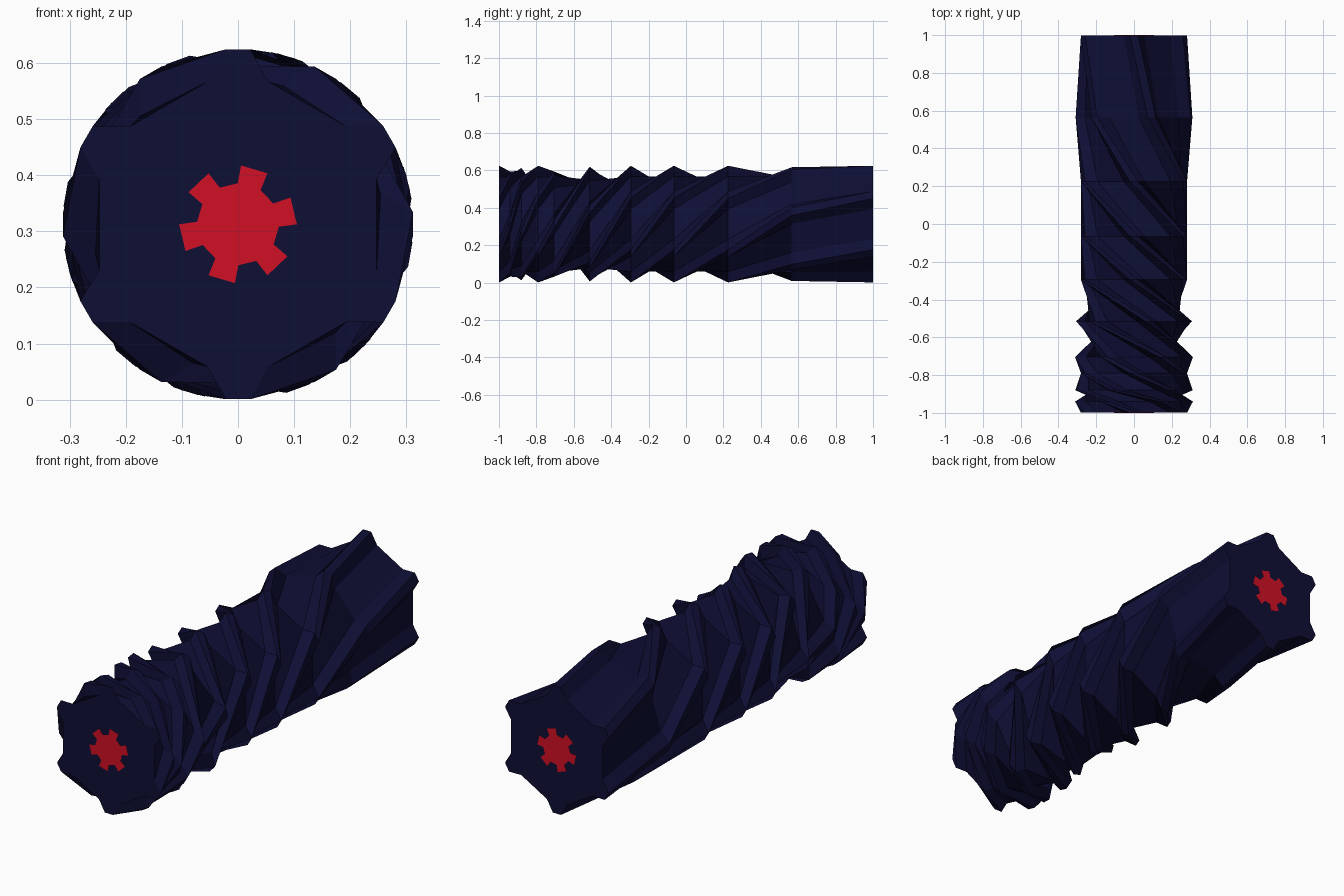
import bpy, bmesh
from math import sin, cos, radians

cube = bpy.data.objects.get("Cube")
if cube:
    bpy.data.objects.remove(cube)

AXIS_Z = 0.3125


def make_material(name, colour):
    mat = bpy.data.materials.new(name)
    mat.use_nodes = True
    mat.diffuse_color = colour
    mat.node_tree.nodes["Principled BSDF"].inputs["Base Color"].default_value = colour
    return mat


navy = make_material("dark navy", (0.0045, 0.0045, 0.036, 1))
red = make_material("bright red", (0.64, 0.005, 0.018, 1))


def gear_section(tip_r, root_r, tip_half, root_half, teeth=6):
    """Polar outline of a toothed section with one tooth pointing up."""
    outline = []
    for i in range(teeth):
        mid = 90 + i * 360 / teeth
        outline += [(root_r, mid - root_half), (tip_r, mid - tip_half),
                    (tip_r, mid + tip_half), (root_r, mid + root_half)]
    return outline


def loft(name, outline, stations, material):
    """Sweep the section along y; each station is (y, clockwise turn)."""
    bm = bmesh.new()
    rings = []
    for y, turn in stations:
        rings.append([bm.verts.new((r * cos(radians(a - turn)), y,
                                    AXIS_Z + r * sin(radians(a - turn))))
                      for r, a in outline])
    n = len(outline)
    for a, b in zip(rings, rings[1:]):
        for i in range(n):
            j = (i + 1) % n
            bm.faces.new((a[i], a[j], b[j], b[i]))
    bm.faces.new(rings[0])
    bm.faces.new(rings[-1])
    bmesh.ops.recalc_face_normals(bm, faces=bm.faces)
    mesh = bpy.data.meshes.new(name)
    bm.to_mesh(mesh)
    bm.free()
    mesh.materials.append(material)
    obj = bpy.data.objects.new(name, mesh)
    bpy.context.collection.objects.link(obj)
    return obj


# Twisted bar: the twist tightens towards the front end
bar_stations = [(0.999, 0), (0.565, 17.5), (0.225, 60), (-0.065, 120),
                (-0.295, 180), (-0.515, 255), (-0.705, 330), (-0.79, 360),
                (-0.88, 400), (-0.94, 450), (-0.999, 480)]
loft("twisted_bar", gear_section(0.3125, 0.26, 4, 12), bar_stations, navy)

# Straight toothed core showing at both ends
loft("toothed_core", gear_section(0.105, 0.073, 13.5, 17),
     [(1, 16.5), (-1, 16.5)], red)
